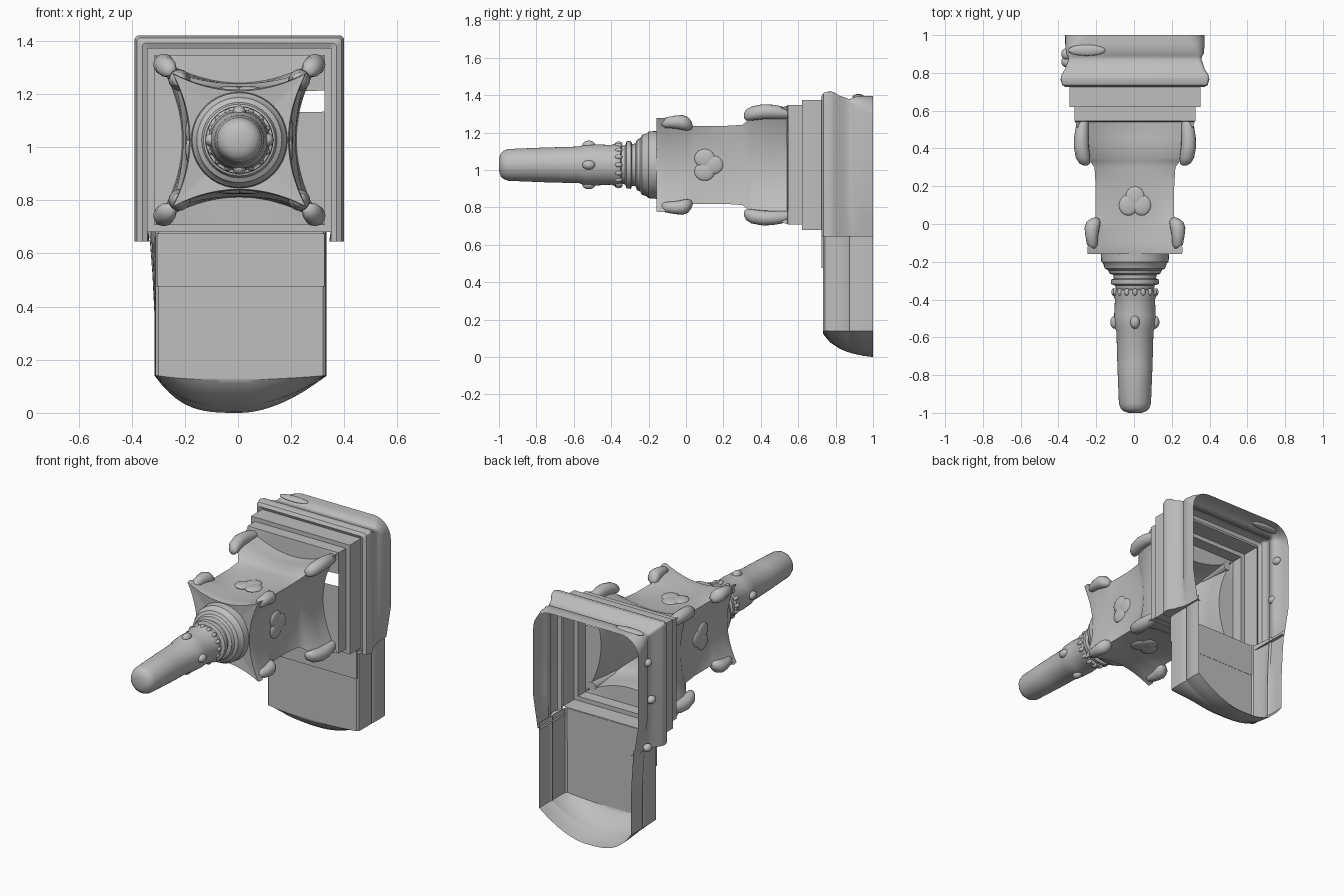
import bpy, bmesh, math
from mathutils import Matrix

old = bpy.data.objects.get("Cube")
if old:
    bpy.data.objects.remove(old, do_unlink=True)

CX, CZ = 0.005, 1.027   # axis of the tower, running along y

grey = bpy.data.materials.new("plain grey")
grey.use_nodes = True
GREY = (0.52, 0.52, 0.52, 1)
grey.diffuse_color = GREY
grey.node_tree.nodes["Principled BSDF"].inputs["Base Color"].default_value = GREY


def finish(name, bm, angle=35):
    mesh = bpy.data.meshes.new(name)
    bm.to_mesh(mesh)
    bm.free()
    mesh.materials.append(grey)
    ob = bpy.data.objects.new(name, mesh)
    bpy.context.collection.objects.link(ob)
    bpy.ops.object.select_all(action='DESELECT')
    ob.select_set(True)
    bpy.context.view_layer.objects.active = ob
    bpy.ops.object.shade_smooth_by_angle(angle=math.radians(angle))


def loft(name, rings, closed=True, cap=False, cap_end=False, drop=None, angle=35):
    """Skin rings of (x, y, z) points, counterclockwise seen from the front."""
    bm = bmesh.new()
    rows = [[bm.verts.new(p) for p in ring] for ring in rings]
    n = len(rows[0])
    for a, b in zip(rows, rows[1:]):
        for i in range(n if closed else n - 1):
            j = (i + 1) % n
            bm.faces.new((a[i], b[i], b[j], a[j]))
    if cap:
        bm.faces.new(rows[0])
    if cap_end:
        bm.faces.new(rows[-1][::-1])
    if drop:
        gone = [f for f in bm.faces if drop(f.calc_center_median())]
        bmesh.ops.delete(bm, geom=gone, context='FACES')
    finish(name, bm, angle)


def circle(y, r, dx=0, dz=0, n=40):
    angles = [2 * math.pi * i / n for i in range(n)]
    return [(CX + dx + r * math.cos(a), y, CZ + dz + r * math.sin(a)) for a in angles]


def hollow_square(y, mid, corner, n=24):
    """Square outline whose four sides curve in to mid."""
    side = []
    for i in range(n):
        t = 2 * i / n - 1
        side.append((mid + (corner - mid) * t * t, corner * t))
    ring = []
    for c, s in ((1, 0), (0, 1), (-1, 0), (0, -1)):
        ring += [(CX + c * u - s * v, y, CZ + s * u + c * v) for u, v in side]
    return ring


def arch(y, half, radius, waist, foot=0.645, n=8):
    """Upside-down U with rounded top corners, narrowing to a waist at its feet."""
    pts = [(0.315, foot), (waist, foot), ((half + waist) / 2, 0.74), (half, 0.84)]
    for i in range(n + 1):
        a = math.pi / 2 * i / n
        pts.append((half - radius + radius * math.cos(a),
                    CZ + half - radius + radius * math.sin(a)))
    pts += [(-x, z) for x, z in reversed(pts)]
    return [(CX + x, y, z) for x, z in pts]


def trough(y, half, low, flare, top=0.68, n=24):
    """U outline of the lower tray, lopsided below and flared on one side."""
    pts = [(-half - flare, top), (-half - flare * 0.4, 0.52), (-half, 0.36)]
    for i in range(n + 1):
        t = 2 * i / n - 1
        pts.append((half * t, low + (0.14 - low) * abs(t) ** (3.4 if t < 0 else 1.8)))
    pts += [(half, 0.36), (half, 0.52), (half, top)]
    return [(0.01 + x, y, z) for x, z in pts]


def blob(name, x, y, z, sx, sy, sz):
    bm = bmesh.new()
    m = Matrix.Translation((x, y, z)) @ Matrix.Diagonal((sx, sy, sz, 1))
    bmesh.ops.create_uvsphere(bm, u_segments=16, v_segments=10, radius=1, matrix=m)
    finish(name, bm, 60)


# Round spire with turned rings at its base
spire = [(-1, .035), (-.99, .062), (-.975, .076), (-.95, .085), (-.75, .093),
         (-.57, .098), (-.55, .106), (-.48, .11), (-.4, .106), (-.375, .116),
         (-.35, .116), (-.345, .1), (-.325, .105), (-.318, .126), (-.295, .128),
         (-.288, .112), (-.27, .114), (-.262, .135), (-.245, .142), (-.235, .16),
         (-.21, .168), (-.2, .178), (-.15, .182)]
loft("spire", [circle(y, r) for y, r in spire], cap=True)

# Nubs and crown beads around the spire
for k in range(4):
    a = k * math.pi / 2
    blob("spire_nub", CX + .105 * math.cos(a), -.52, CZ + .105 * math.sin(a), .025, .035, .025)
for k in range(16):
    a = k * math.pi / 8
    blob("crown_bead", CX + .112 * math.cos(a), -.36, CZ + .112 * math.sin(a), .013, .02, .013)

# Four-sided tower, flaring into the stepped square plates, open at the back
tower = [(-.152, .12, .12), (-.158, .185, .25), (-.125, .19, .252), (-.1, .188, .243),
         (-.03, .186, .236), (.015, .184, .225), (.04, .184, .208), (.2, .192, .208),
         (.3, .2, .214), (.335, .204, .24), (.35, .212, .258), (.45, .212, .285),
         (.52, .212, .31), (.54, .215, .315), (.545, .32, .32), (.62, .32, .32),
         (.62, .347, .347), (.733, .347, .347)]


def window(c):
    return .53 < c.y < .56 and .24 < c.x - CX < .32 and .1 < c.z - CZ < .18


loft("tower", [hollow_square(*s) for s in tower], drop=window)

# Scroll lugs on the tower corners, front and rear sets
front_lug = [(-.13, .222, .015), (-.11, .226, .028), (-.06, .229, .034),
             (-.02, .227, .04), (.01, .22, .037), (.028, .212, .022), (.034, .21, .008)]
rear_lug = [(.31, .262, .012), (.32, .266, .028), (.35, .275, .038), (.41, .284, .04),
            (.46, .284, .038), (.51, .28, .034), (.545, .275, .028)]
for label, path in (("front_lug", front_lug), ("rear_lug", rear_lug)):
    for sx in (-1, 1):
        for sz in (-1, 1):
            loft(label, [circle(y, r, sx * d, sz * d, 16) for y, d, r in path],
                 cap=True, cap_end=True, angle=60)

# Raised ornaments on the tower sides
for sx, sz in ((1, 0), (-1, 0), (0, 1), (0, -1)):
    for dy, dw in ((.1, -.035), (.1, .035), (.145, 0)):
        blob("side_ornament", CX + sx * .19 + abs(sz) * dw, dy, CZ + sz * .19 + abs(sx) * dw,
             .013 if sx else .05, .055, .013 if sz else .05)

# Rounded moulding and rear casing, open toward the tray
casing = [(.733, .345, .01, .345), (.724, .365, .012, .365), (.735, .385, .015, .385),
          (.765, .394, .018, .394), (.79, .389, .018, .389), (.82, .37, .018, .37),
          (.85, .36, .02, .36), (.87, .352, .02, .35), (.89, .356, .03, .345),
          (.9, .364, .05, .342), (.95, .369, .08, .34), (1, .369, .12, .338)]
loft("casing", [arch(*s) for s in casing], closed=False)

# Lower tray with curved floor, open at the back
tray = [(.733, .31, .125, 0), (.742, .32, .112, 0), (.77, .322, .078, .005),
        (.82, .322, .045, .01), (.865, .322, .026, .015), (.875, .316, .024, .015),
        (.885, .323, .02, .02), (.95, .324, .006, .02), (1, .322, 0, .02)]
loft("tray", [trough(*s) for s in tray], closed=False, cap=True)

# Raised upper panel on the tray front
bm = bmesh.new()
bmesh.ops.create_cube(bm, size=1, matrix=Matrix.Translation((.01, .73, .575))
                      @ Matrix.Diagonal((.63, .009, .2, 1)))
finish("tray_panel", bm)

# Small lumps on the casing
blob("top_lump", -.25, .92, 1.392, .1, .03, .014)
for z, y in ((1.21, .9), (.96, .86), (.67, .9)):
    blob("side_lump", -.36, y, z, .025, .03, .025)
